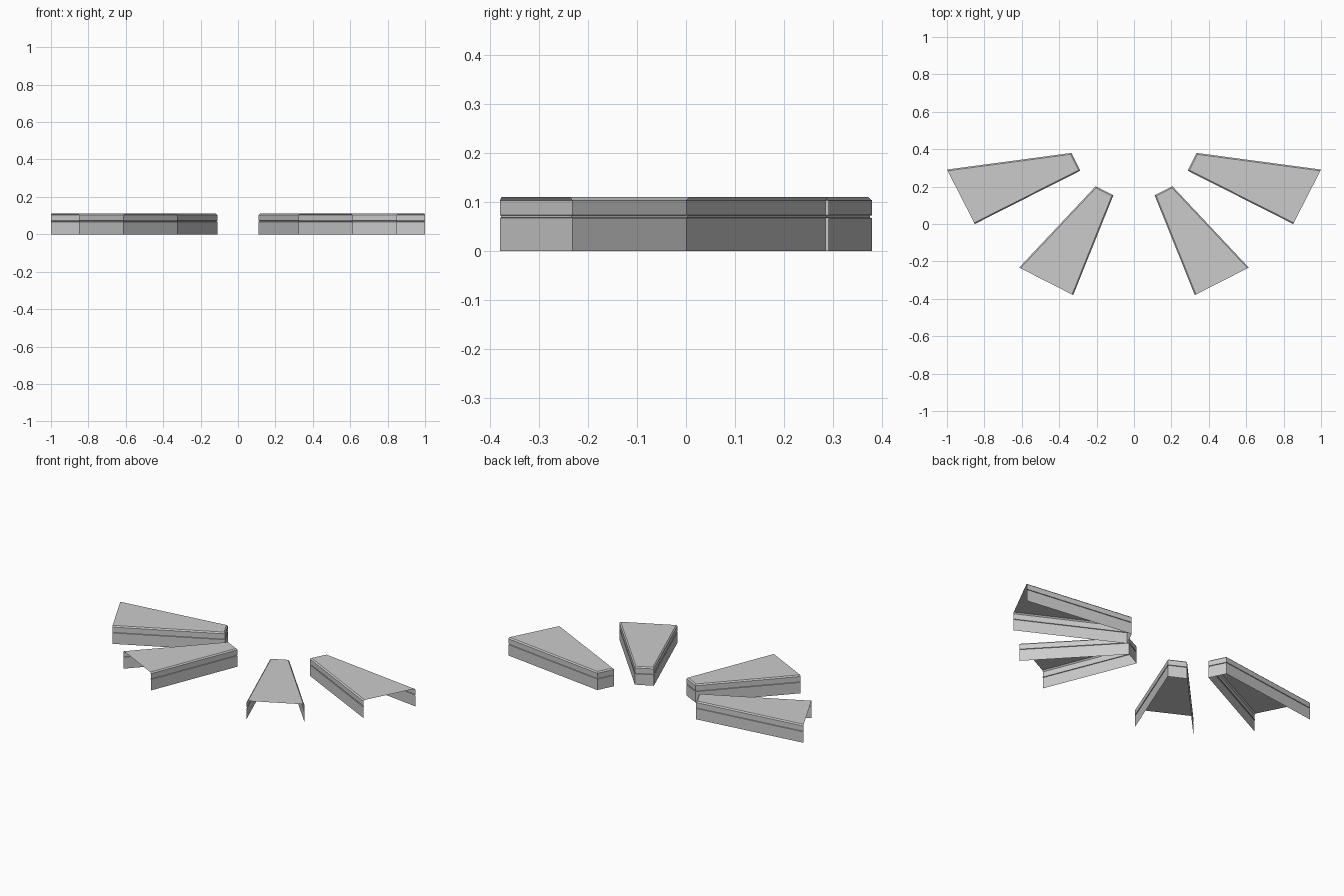
import bpy, bmesh
from mathutils import Vector

if "Cube" in bpy.data.objects:
    bpy.data.objects.remove(bpy.data.objects["Cube"])

# Wall section: (inward offset, height) - plain skirt, thin groove, chamfered top
SECTION = [(0, 0), (0, 0.067), (0.004, 0.068), (0.004, 0.072), (0, 0.073),
           (0, 0.103), (0.007, 0.11)]


def meet(p, d, q, e):
    """Intersection of the lines p + t*d and q + s*e."""
    t = (q - p).cross(e) / d.cross(e)
    return p + d * t


def inset(path, off):
    """Offset an open path to its left; its ends slide along the open wide end."""
    dirs = [(b - a).normalized() for a, b in zip(path, path[1:])]
    starts = [a + Vector((-d.y, d.x)) * off for a, d in zip(path, dirs)]
    end = path[-1] - path[0]
    return [meet(starts[0], dirs[0], path[0], end),
            meet(starts[0], dirs[0], starts[1], dirs[1]),
            meet(starts[1], dirs[1], starts[2], dirs[2]),
            meet(starts[2], dirs[2], path[0], end)]


def tapered_cover(name, corners):
    """Open-bottomed cover: two long walls, a short end wall and a top."""
    path = [Vector(c) for c in corners]
    bm = bmesh.new()
    rings = [[bm.verts.new((p.x, p.y, z)) for p in inset(path, off)]
             for off, z in SECTION]
    for low, high in zip(rings, rings[1:]):
        for i in range(3):
            bm.faces.new((low[i], low[i + 1], high[i + 1], high[i]))
    bm.faces.new(rings[-1])
    mesh = bpy.data.meshes.new(name)
    bm.to_mesh(mesh)
    bm.free()
    obj = bpy.data.objects.new(name, mesh)
    bpy.context.collection.objects.link(obj)
    # Matching cover on the left
    mirror = obj.modifiers.new("mirror", 'MIRROR')
    mirror.use_mirror_merge = False
    return obj


# Corners run anticlockwise from one end of the open wide side to the other
tapered_cover("outer_covers", [(1.0, 0.291), (0.335, 0.38), (0.287, 0.285), (0.851, 0.0)])
tapered_cover("inner_covers", [(0.614, -0.233), (0.205, 0.202), (0.11, 0.154), (0.325, -0.38)])
